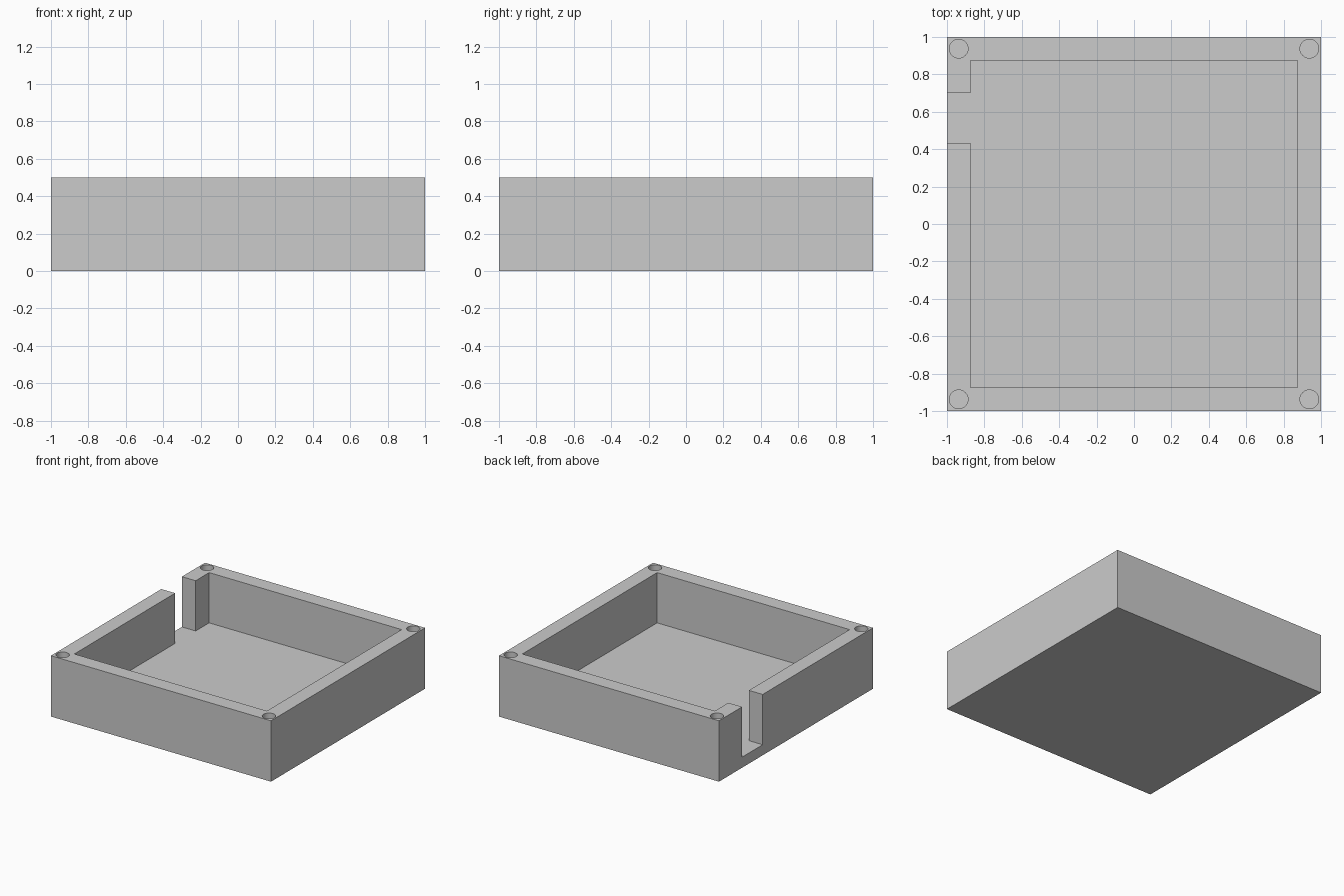
import bpy
import bmesh

default_cube = bpy.data.objects.get("Cube")
if default_cube:
    bpy.data.objects.remove(default_cube, do_unlink=True)

HEIGHT = 0.5
FLOOR = 0.087        # floor thickness
INNER = 0.875        # half width of the cavity
HOLE_AT = 0.9375     # screw hole centre, midway through the wall
HOLE_RADIUS = 0.05
HOLE_DEPTH = 0.25
NOTCH = (0.433, 0.70)  # y range of the cable notch

grey = bpy.data.materials.new("grey_plastic")
grey.use_nodes = True
grey.diffuse_color = (0.6, 0.6, 0.6, 1)
grey.node_tree.nodes["Principled BSDF"].inputs["Base Color"].default_value = (0.6, 0.6, 0.6, 1)


def prism(name, outline, z0, z1):
    """Closed solid made by extruding a flat outline upward."""
    bm = bmesh.new()
    face = bm.faces.new([bm.verts.new((x, y, z0)) for x, y in outline])
    top = bmesh.ops.extrude_face_region(bm, geom=[face])["geom"]
    verts = [v for v in top if isinstance(v, bmesh.types.BMVert)]
    bmesh.ops.translate(bm, verts=verts, vec=(0, 0, z1 - z0))
    bmesh.ops.recalc_face_normals(bm, faces=bm.faces)
    mesh = bpy.data.meshes.new(name)
    bm.to_mesh(mesh)
    bm.free()
    mesh.materials.append(grey)
    obj = bpy.data.objects.new(name, mesh)
    bpy.context.collection.objects.link(obj)
    return obj


def cut(target, cutter):
    """Subtract the cutter, then discard it."""
    cutter.hide_render = True
    mod = target.modifiers.new("cut", "BOOLEAN")
    mod.operation = "DIFFERENCE"
    mod.solver = "EXACT"
    mod.object = cutter
    bpy.ops.object.select_all(action="DESELECT")
    bpy.context.view_layer.objects.active = target
    target.select_set(True)
    bpy.ops.object.modifier_apply(modifier=mod.name)
    bpy.data.objects.remove(cutter, do_unlink=True)


# Solid block of the enclosure
box = prism("enclosure_base", [(-1, -1), (1, -1), (1, 1), (-1, 1)], 0, HEIGHT)

# Cavity and side notch share one floor, so they are cut as one outline
low, high = NOTCH
cavity = [(-INNER, -INNER), (INNER, -INNER), (INNER, INNER), (-INNER, INNER),
          (-INNER, high), (-1.1, high), (-1.1, low), (-INNER, low)]
cut(box, prism("cavity_cutter", cavity, FLOOR, HEIGHT + 0.1))

# Blind screw holes in the four corners
for sx in (-1, 1):
    for sy in (-1, 1):
        bpy.ops.mesh.primitive_cylinder_add(
            vertices=48, radius=HOLE_RADIUS, depth=2 * HOLE_DEPTH,
            location=(sx * HOLE_AT, sy * HOLE_AT, HEIGHT))
        hole = bpy.context.object
        hole.name = "screw_hole_cutter"
        hole.data.materials.append(grey)
        cut(box, hole)

# Round hole walls, crisp box edges
bpy.ops.object.shade_smooth_by_angle(angle=0.5)
